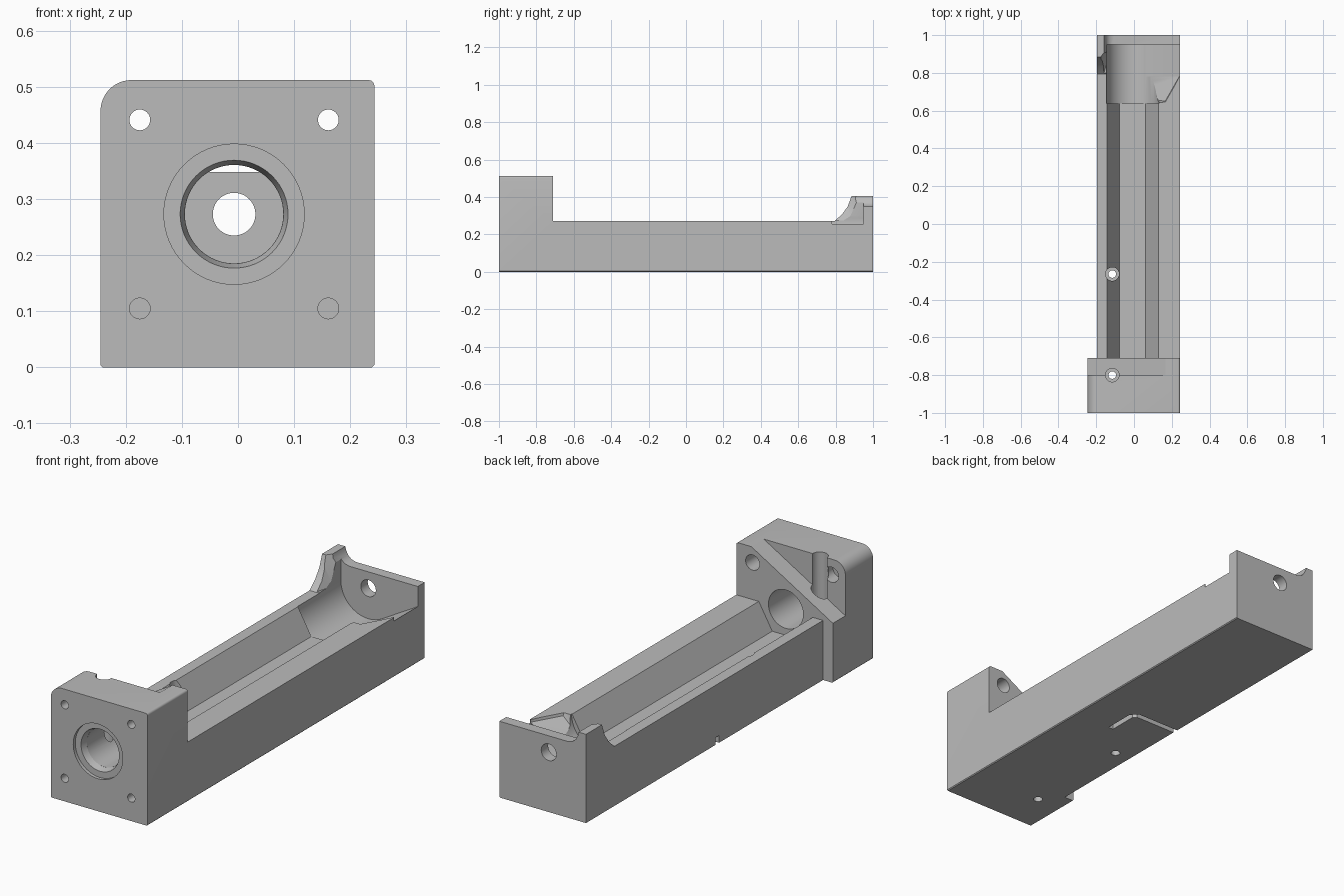
import bpy, bmesh, math
from mathutils import Vector

if "Cube" in bpy.data.objects:
    bpy.data.objects.remove(bpy.data.objects["Cube"])

CX, CZ = -0.007, 0.273          # main bore axis
RIM = 0.272                     # height of the trough rim

grey = bpy.data.materials.new("grey")
grey.diffuse_color = (0.5, 0.5, 0.5, 1)
grey.use_nodes = True
grey.node_tree.nodes["Principled BSDF"].inputs["Base Color"].default_value = grey.diffuse_color


def finish(bm, name):
    bmesh.ops.recalc_face_normals(bm, faces=bm.faces)
    mesh = bpy.data.meshes.new(name)
    bm.to_mesh(mesh)
    bm.free()
    ob = bpy.data.objects.new(name, mesh)
    bpy.context.collection.objects.link(ob)
    return ob


def loft(name, ring_a, ring_b):
    """Solid between two rings of 3D points."""
    bm = bmesh.new()
    a = [bm.verts.new(p) for p in ring_a]
    b = [bm.verts.new(p) for p in ring_b]
    bm.faces.new(a)
    bm.faces.new(b)
    n = len(a)
    for i in range(n):
        j = (i + 1) % n
        bm.faces.new((a[i], a[j], b[j], b[i]))
    return finish(bm, name)


def prism_y(name, pts, y0, y1):
    return loft(name, [(x, y0, z) for x, z in pts], [(x, y1, z) for x, z in pts])


def prism_x(name, pts, x0, x1):
    return loft(name, [(x0, y, z) for y, z in pts], [(x1, y, z) for y, z in pts])


def box(name, x0, x1, y0, y1, z0, z1):
    return prism_y(name, [(x0, z0), (x1, z0), (x1, z1), (x0, z1)], y0, y1)


def circle(cx, cy, r, n):
    return [(cx + r * math.cos(2 * math.pi * i / n),
             cy + r * math.sin(2 * math.pi * i / n)) for i in range(n)]


def hole_y(name, x, z, r, y0, y1, r2=None, n=48):
    return loft(name, [(a, y0, b) for a, b in circle(x, z, r, n)],
                [(a, y1, b) for a, b in circle(x, z, r2 or r, n)])


def hole_z(name, x, y, r, z0, z1, n=32):
    return loft(name, [(a, b, z0) for a, b in circle(x, y, r, n)],
                [(a, b, z1) for a, b in circle(x, y, r, n)])


def hull(name, pts):
    bm = bmesh.new()
    for p in pts:
        bm.verts.new(p)
    bmesh.ops.convex_hull(bm, input=bm.verts[:])
    return finish(bm, name)


def arc(cx, cz, r, a0, a1, n):
    return [(cx + r * math.cos(math.radians(a0 + (a1 - a0) * i / n)),
             cz + r * math.sin(math.radians(a0 + (a1 - a0) * i / n))) for i in range(n + 1)]


# Full-length blank with rounded top corners and small bottom chamfers
outline = [(-0.241, 0), (0.239, 0), (0.243, 0.004)]
outline += arc(0.233, 0.502, 0.01, 0, 90, 4)
outline += arc(-0.19, 0.457, 0.055, 90, 180, 12)
outline += [(-0.245, 0.004)]
body = prism_y("motor_bed", outline, -1, 1)
body.data.materials.append(grey)

cuts = []
# Narrow the bed behind the front block
cuts.append(box("side_step", -0.4, -0.195, -0.71, 1.1, -0.1, 0.7))
# Lower the bed, leaving the front block and the sloped rear post
cuts.append(prism_x("bed_top", [(-0.71, RIM), (0.795, RIM), (0.835, 0.308), (0.865, 0.35),
                                (0.885, 0.405), (1.1, 0.405), (1.1, 0.7), (-0.71, 0.7)], -0.5, 0.5))
# Rear wall top edge with a fillet up to the post
cuts.append(prism_y("wall_top", [(-0.16, 0.415), (-0.155, 0.39), (-0.143, 0.368), (-0.128, 0.355),
                                 (-0.105, 0.348), (0.4, 0.348), (0.4, 0.6), (-0.16, 0.6)], 0.7, 1.1))
# Clear the space in front of the rear wall
cuts.append(box("wall_front", -0.144, 0.4, 0.72, 0.95, RIM, 0.65))
cuts.append(hull("post_facet", [(-0.2, 0.78, 0.43), (-0.2, 0.865, 0.43), (-0.135, 0.95, 0.43),
                                (-0.135, 0.78, 0.43), (-0.165, 0.78, 0.275), (-0.135, 0.78, 0.275),
                                (-0.135, 0.88, 0.275)]))
# Hexagonal trough, then a round seat behind it
hexa = [(CX - 0.137, CZ), (CX - 0.0685, CZ - 0.119), (CX + 0.0685, CZ - 0.119), (CX + 0.137, CZ),
        (CX + 0.137, 0.3), (CX - 0.137, 0.3)]
cuts.append(prism_y("trough", hexa, -0.71, 0.68))
cuts.append(hole_y("round_seat", CX, CZ, 0.139, 0.637, 0.95, n=64))
# Sloped relief beside the seat, with a tapered lead-in
cuts.append(prism_y("side_relief", [(0.04, 0.146), (0.0625, 0.1525), (0.27, 0.272), (0.27, 0.45),
                                    (0.04, 0.45)], 0.78, 0.95))
cuts.append(hull("relief_taper", [(0.062, 0.785, 0.155), (0.242, 0.785, 0.26), (0.242, 0.785, 0.29),
                                  (0.06, 0.785, 0.29), (0.10, 0.64, 0.29), (0.168, 0.64, 0.29),
                                  (0.165, 0.65, 0.26), (0.10, 0.66, 0.21)]))
# Diagonal step at the back of the front block
slope = (0.51 - 0.272) / (0.164 + 0.245)
cuts.append(prism_y("diagonal_step", [(0.21, 0.51 + 0.046 * slope), (-0.3, 0.272 - 0.055 * slope),
                                      (-0.3, 0.7), (0.21, 0.7)], -0.8, -0.6))
# Main bore: shallow recess, tapered lip, bore, and rear wall hole
cuts.append(hole_y("front_recess", CX, CZ, 0.125, -1.1, -0.985, n=64))
cuts.append(hole_y("bore_lip", CX, CZ, 0.0975, -0.99, -0.955, 0.088, n=64))
cuts.append(hole_y("bore", CX, CZ, 0.0877, -0.97, -0.65, n=64))
cuts.append(hole_y("rear_hole", CX, CZ, 0.038, 0.9, 1.1))
# Four corner holes; upper ones go through with a wider back end
for sx in (-1, 1):
    x = CX + sx * 0.168
    cuts.append(hole_y("lower_hole", x, CZ - 0.168, 0.0185, -1.1, -0.88, n=32))
    cuts.append(hole_y("upper_hole", x, CZ + 0.168, 0.0185, -1.1, -0.6, n=32))
    cuts.append(hole_y("upper_counterbore", x, CZ + 0.168, 0.035,
                       -0.86 if sx < 0 else -0.79, -0.6, n=32))
# Two vertical mounting holes with counterbores
for y in (-0.8, -0.265):
    cuts.append(hole_z("mount_hole", -0.115, y, 0.02, -0.1, 0.2))
    cuts.append(hole_z("mount_counterbore", -0.115, y, 0.036, 0.1, 0.7))
# L-shaped cable groove underneath
groove = [(-0.3, 0.04), (0.015, 0.04), (0.03, 0.025), (0.03, -0.11), (0.055, -0.11),
          (0.055, 0.035), (0.025, 0.065), (-0.3, 0.065)]
cuts.append(loft("cable_groove", [(x, y, -0.1) for x, y in groove],
                 [(x, y, 0.033) for x, y in groove]))

# Apply every cut in turn
bpy.context.view_layer.objects.active = body
body.select_set(True)
for c in cuts:
    c.hide_render = True
    m = body.modifiers.new(c.name, 'BOOLEAN')
    m.operation = 'DIFFERENCE'
    m.solver = 'EXACT'
    m.object = c
    bpy.ops.object.modifier_apply(modifier=m.name)
    bpy.data.objects.remove(c, do_unlink=True)

bpy.ops.object.shade_smooth_by_angle(angle=math.radians(25))
